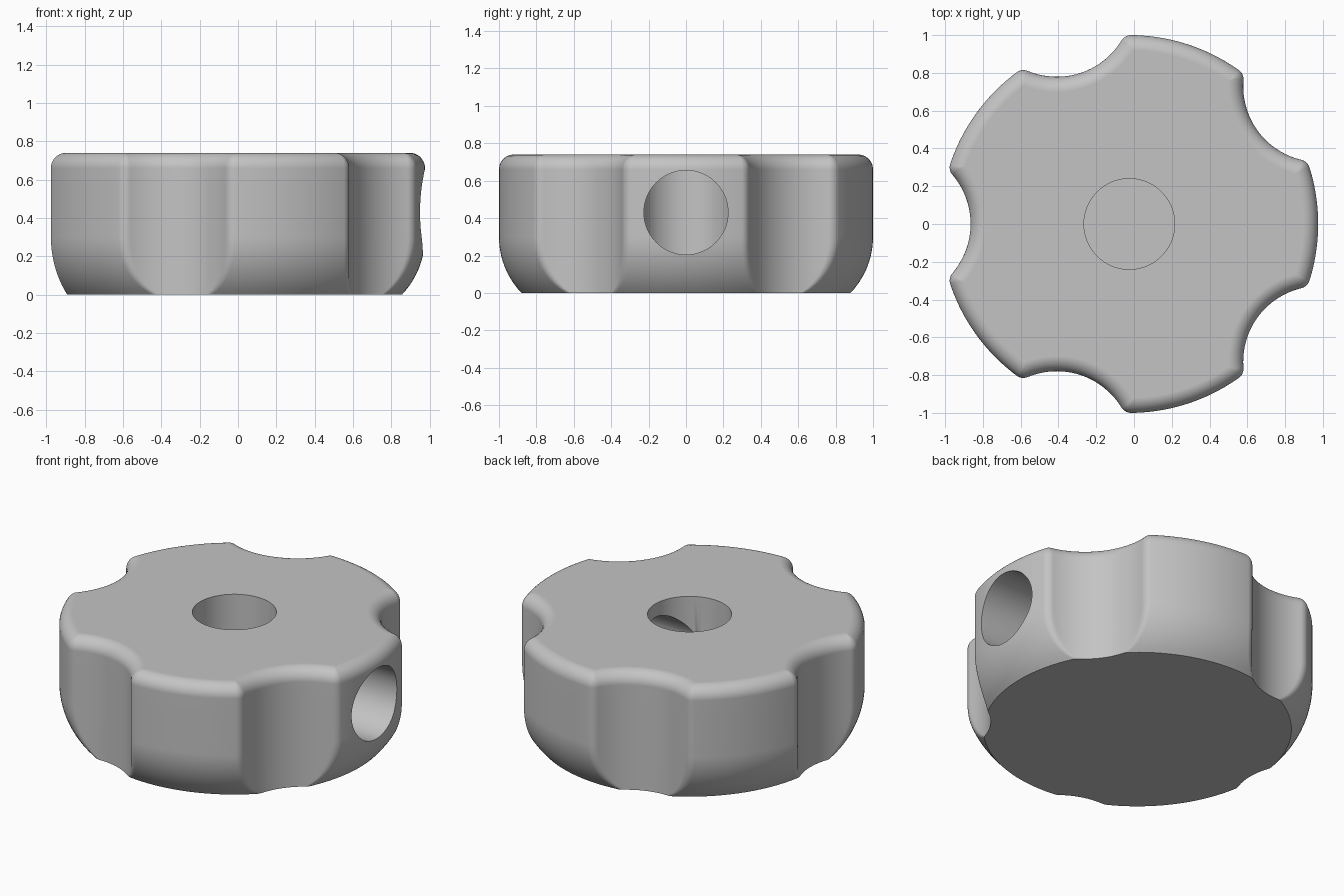
import bpy
import bmesh
from math import acos, atan2, cos, sin, sqrt, pi, radians
from mathutils import Matrix, Vector

cube = bpy.data.objects.get("Cube")
if cube:
    bpy.data.objects.remove(cube, do_unlink=True)

LOBES = 5
HEIGHT = 0.74
CENTRE_X = -0.025
SCALLOP_DIST = 1.24     # scallop axis distance from the knob axis
SCALLOP_R = 0.40
CORNER_R = 0.06         # rounding where scallop meets rim
TOP_R = 0.08            # rounding of the top edge
BASE_R = 0.435          # curve of the tapered base
BASE_H = 0.30

grey = bpy.data.materials.new("plain_grey")
grey.use_nodes = True
colour = (0.55, 0.55, 0.55, 1)
grey.diffuse_color = colour
grey.node_tree.nodes["Principled BSDF"].inputs["Base Color"].default_value = colour


def arc(centre, radius, start, end, count):
    """Points along an arc, leaving out the last one."""
    angles = [start + (end - start) * i / count for i in range(count)]
    return [centre + radius * Vector((cos(a), sin(a), 0)) for a in angles]


def outline(rim, scallop, corner, z):
    """Scalloped knob outline with rounded corners at one height."""
    half = pi / LOBES
    reach = rim - corner
    d = SCALLOP_DIST
    alpha = acos((reach**2 + d**2 - (scallop + corner)**2) / (2 * reach * d))
    phi = half - alpha
    axis = d * Vector((cos(half), sin(half), 0))
    upper = reach * Vector((cos(phi), sin(phi), 0))
    lower = Vector((upper.x, -upper.y, 0))
    psi = atan2(axis.y - upper.y, axis.x - upper.x)
    lobe = (arc(lower, corner, -psi, -phi, 8)
            + arc(Vector(), rim, -phi, phi, 24)
            + arc(upper, corner, phi, psi, 8)
            + arc(axis, scallop, psi + pi, 2 * half + pi - psi, 24))
    lift = Vector((CENTRE_X, 0, z))
    return [Matrix.Rotation(2 * half * k, 3, 'Z') @ p + lift
            for k in range(LOBES) for p in lobe]


# Knob body: stacked outlines for curved base, straight side and rounded top
rings = []
for i in range(13):
    z = BASE_H * i / 12
    rim = 1 - BASE_R + sqrt(BASE_R**2 - (BASE_H - z)**2)
    rings.append(outline(rim, SCALLOP_R, CORNER_R, z))
for i in range(1, 4):
    z = BASE_H + (HEIGHT - TOP_R - BASE_H) * i / 4
    rings.append(outline(1, SCALLOP_R, CORNER_R, z))
for i in range(11):
    a = pi / 2 * i / 10
    inset = TOP_R * (1 - cos(a))
    rings.append(outline(1 - inset, SCALLOP_R + inset,
                         max(CORNER_R - inset, 0.006),
                         HEIGHT - TOP_R + TOP_R * sin(a)))

bm = bmesh.new()
loops = [[bm.verts.new(p) for p in ring] for ring in rings]
for low, high in zip(loops, loops[1:]):
    for j in range(len(low)):
        n = (j + 1) % len(low)
        bm.faces.new((low[j], low[n], high[n], high[j]))
bm.faces.new(loops[0][::-1])
bm.faces.new(loops[-1])
bmesh.ops.recalc_face_normals(bm, faces=bm.faces)
mesh = bpy.data.meshes.new("knob_body")
bm.to_mesh(mesh)
bm.free()
mesh.materials.append(grey)
knob = bpy.data.objects.new("knob_body", mesh)
bpy.context.collection.objects.link(knob)


def drill(name, radius, length, location, rotation=(0, 0, 0)):
    """Cut a round hole through the body and discard the cutter."""
    bpy.ops.mesh.primitive_cylinder_add(vertices=96, radius=radius, depth=length,
                                        location=location, rotation=rotation)
    cutter = bpy.context.object
    cutter.name = name
    cutter.hide_render = True
    cutter.data.materials.append(grey)
    cut = knob.modifiers.new(name, 'BOOLEAN')
    cut.operation = 'DIFFERENCE'
    cut.solver = 'EXACT'
    cut.object = cutter
    bpy.ops.object.select_all(action='DESELECT')
    knob.select_set(True)
    bpy.context.view_layer.objects.active = knob
    bpy.ops.object.modifier_apply(modifier=name)
    bpy.data.objects.remove(cutter, do_unlink=True)


# Blind bore from the top and a cross hole from the side that meets it
bore_floor = 0.15
drill("top_bore", 0.24, 1, (CENTRE_X, 0, bore_floor + 0.5))
drill("side_hole", 0.225, 1.2, (CENTRE_X + 0.6, 0, 0.43), (0, radians(90), 0))

# Smooth curves with crisp hole rims and flat ends
bpy.ops.object.shade_smooth_by_angle(angle=radians(30))
weighted = knob.modifiers.new("even_shading", 'WEIGHTED_NORMAL')
weighted.keep_sharp = True
